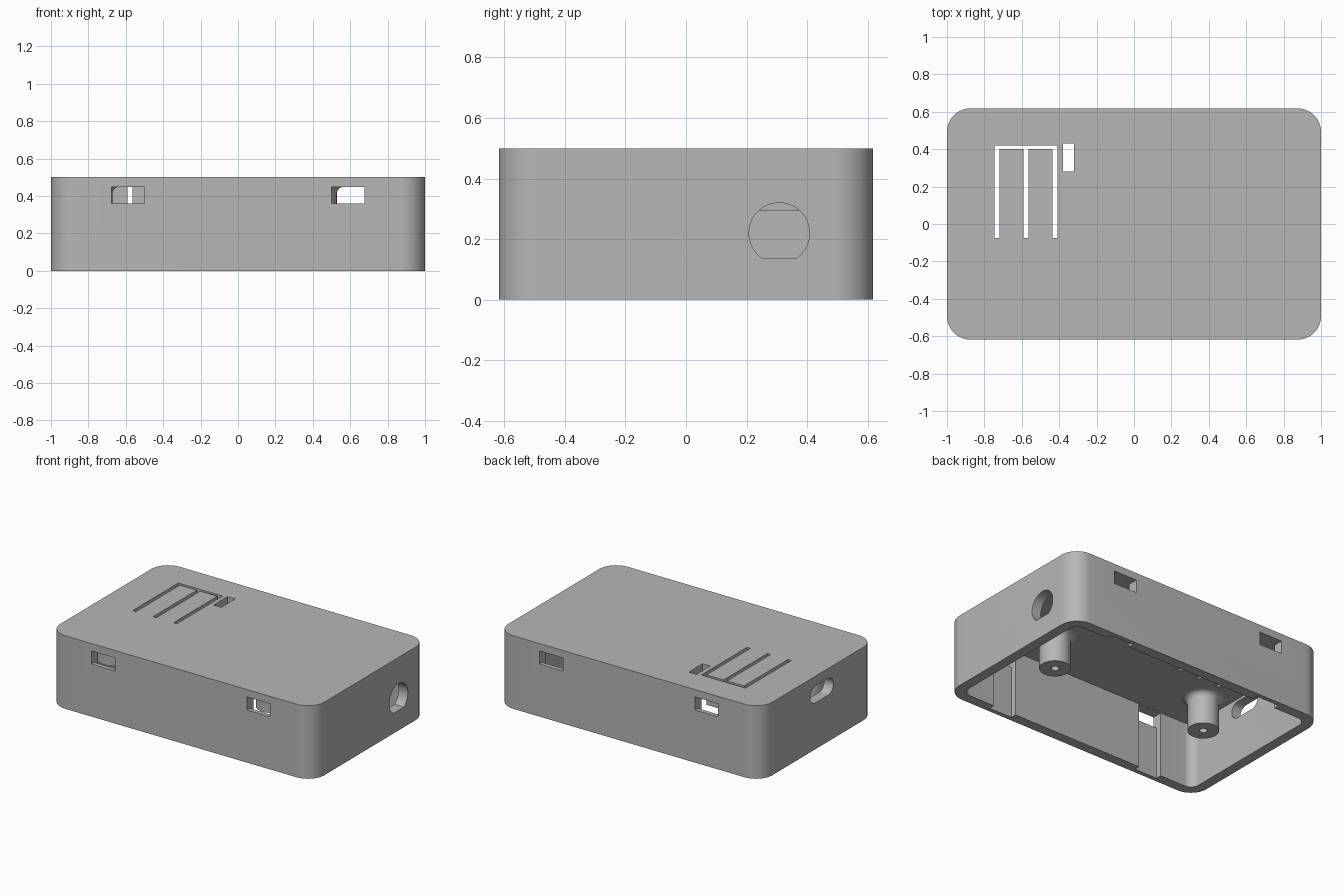
import bpy, bmesh, math
from mathutils import Matrix, Vector

if "Cube" in bpy.data.objects:
    bpy.data.objects.remove(bpy.data.objects["Cube"], do_unlink=True)

grey = bpy.data.materials.new("plain grey")
grey.use_nodes = True
GREY = (0.47, 0.47, 0.47, 1)
grey.diffuse_color = GREY
grey.node_tree.nodes["Principled BSDF"].inputs["Base Color"].default_value = GREY

L, W, H = 2.0, 1.236, 0.5
WALL, CEILING = 0.07, 0.45


def make(name, bm):
    bmesh.ops.recalc_face_normals(bm, faces=bm.faces[:])
    mesh = bpy.data.meshes.new(name)
    bm.to_mesh(mesh)
    bm.free()
    obj = bpy.data.objects.new(name, mesh)
    bpy.context.collection.objects.link(obj)
    mesh.materials.append(grey)
    return obj


def prism(name, points, direction):
    """Extrude a closed outline along a direction."""
    bm = bmesh.new()
    face = bm.faces.new([bm.verts.new(p) for p in points])
    new = bmesh.ops.extrude_face_region(bm, geom=[face])["geom"]
    verts = [v for v in new if isinstance(v, bmesh.types.BMVert)]
    bmesh.ops.translate(bm, verts=verts, vec=Vector(direction))
    return make(name, bm)


def box(name, x0, x1, y0, y1, z0, z1):
    bm = bmesh.new()
    size = Matrix.Diagonal((x1 - x0, y1 - y0, z1 - z0, 1))
    mid = Matrix.Translation(((x0 + x1) / 2, (y0 + y1) / 2, (z0 + z1) / 2))
    bmesh.ops.create_cube(bm, size=1, matrix=mid @ size)
    return make(name, bm)


def rounded(width, depth, r, steps=12):
    """Outline of a rounded rectangle, centred on the origin."""
    out = []
    for i, (sx, sy) in enumerate([(1, 1), (-1, 1), (-1, -1), (1, -1)]):
        for k in range(steps + 1):
            a = math.pi / 2 * (i + k / steps)
            out.append((sx * (width / 2 - r) + r * math.cos(a),
                        sy * (depth / 2 - r) + r * math.sin(a)))
    return out


def cut(target, cutter):
    cutter.hide_render = True
    mod = target.modifiers.new("cut", "BOOLEAN")
    mod.operation = "DIFFERENCE"
    mod.solver = "EXACT"
    mod.object = cutter
    bpy.context.view_layer.objects.active = target
    bpy.ops.object.modifier_apply(modifier=mod.name)
    bpy.data.objects.remove(cutter, do_unlink=True)


def smooth(obj):
    bpy.ops.object.select_all(action="DESELECT")
    obj.select_set(True)
    bpy.context.view_layer.objects.active = obj
    bpy.ops.object.shade_smooth_by_angle(angle=math.radians(30))


# Case: rounded box, open underneath
case = prism("case_shell", [(x, y, 0) for x, y in rounded(L, W, 0.125)], (0, 0, H))
cavity = rounded(L - 2 * WALL, W - 2 * WALL, 0.06)
cut(case, prism("cavity", [(x, y, -0.1) for x, y in cavity], (0, 0, CEILING + 0.1)))

# Windows in the long walls, with an inner groove running down to the rim
for side in (-1, 1):
    for cx in (-0.588, 0.588):
        x0, x1 = cx - 0.088, cx + 0.088
        ya, yb = sorted((side * 0.5, side * 0.7))
        cut(case, box("window", x0, x1, ya, yb, 0.36, 0.449))
        ya, yb = sorted((side * 0.5, side * (W / 2 - 0.03)))
        cut(case, box("groove", x0, x1, ya, yb, -0.1, 0.449))

# Round socket hole with a flat bottom, on the left end
R, FLAT = 0.1, -0.082
start = math.asin(FLAT / R)
sweep = math.pi - 2 * start
arc = [start + sweep * k / 40 for k in range(41)]
cut(case, prism("socket_hole",
                [(0.85, 0.308 + R * math.cos(a), 0.22 + R * math.sin(a)) for a in arc],
                (0.3, 0, 0)))

# Slotted port on the right end
cut(case, prism("port_hole",
                [(-1.15, y - 0.04, z + 0.375) for y, z in rounded(0.25, 0.115, 0.057)],
                (0.3, 0, 0)))

# Comb-shaped slot that frees two spring buttons
SLOTS = [-0.745, -0.59, -0.435]
GAP = 0.025
comb = []
for x in SLOTS:
    comb.append((x, -0.075))
    comb.append((x + GAP, -0.075))
outline = [(SLOTS[0], 0.42)]
for i, x in enumerate(SLOTS):
    if i:
        outline.append((x, 0.4))
    outline += comb[2 * i:2 * i + 2]
    if i < len(SLOTS) - 1:
        outline.append((x + GAP, 0.4))
outline.append((SLOTS[-1] + GAP, 0.42))
cut(case, prism("comb_slot", [(x, y, 0.4) for x, y in outline], (0, 0, 0.2)))

# Small indicator opening beside the buttons
cut(case, box("indicator_opening", -0.38, -0.322, 0.28, 0.43, 0.4, 0.6))
smooth(case)

# Stems under the button tips
for name, x in (("outer", SLOTS[0]), ("inner", SLOTS[1])):
    box(name + "_button_stem", x + GAP, x + 0.155, 0.23, 0.4, 0.295, CEILING + 0.01)

# Screw posts hanging from the ceiling, flared at the root
FLARE = 0.04
profile = [(0, 0.36), (0.025, 0.36), (0.025, 0.226), (0.098, 0.226)]
for k in range(7):
    a = math.pi / 2 * k / 6
    profile.append((0.098 + FLARE * (1 - math.cos(a)),
                    CEILING - FLARE + FLARE * math.sin(a)))
profile.append((0.138, CEILING + 0.005))
profile.append((0, CEILING + 0.005))
for name, x in (("left", 0.43), ("right", -0.77)):
    bm = bmesh.new()
    verts = [bm.verts.new((r, 0, z)) for r, z in profile]
    edges = [bm.edges.new(pair) for pair in zip(verts, verts[1:])]
    bmesh.ops.spin(bm, geom=verts + edges, axis=(0, 0, 1), cent=(0, 0, 0),
                   angle=2 * math.pi, steps=40)
    bmesh.ops.remove_doubles(bm, verts=bm.verts[:], dist=0.0005)
    bmesh.ops.translate(bm, verts=bm.verts[:], vec=(x, -0.25, 0))
    smooth(make(name + "_screw_post", bm))
